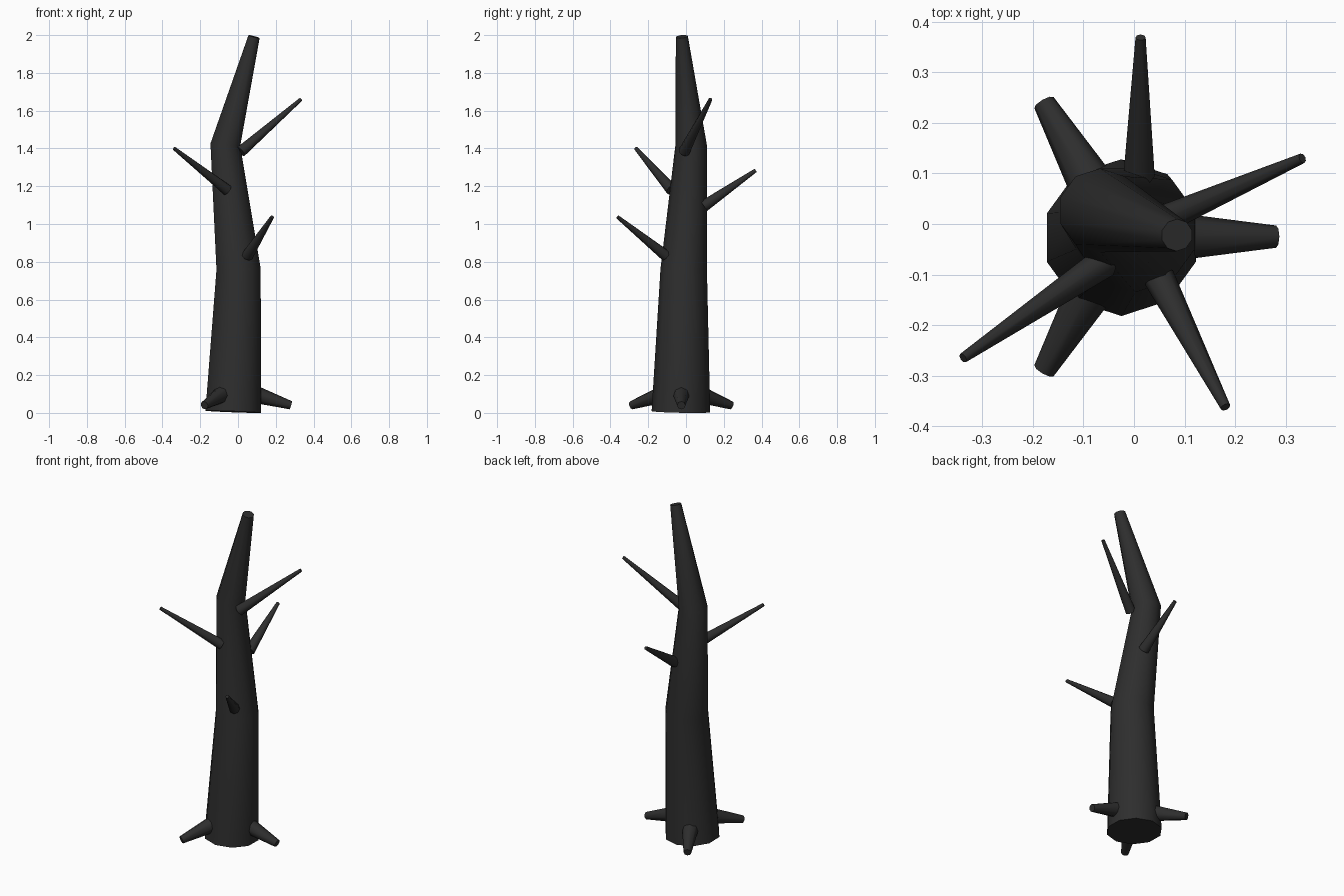
import bpy, bmesh, math
from mathutils import Vector

if "Cube" in bpy.data.objects:
    bpy.data.objects.remove(bpy.data.objects["Cube"])

bark = bpy.data.materials.new("charred_bark")
bark.diffuse_color = (0.027, 0.027, 0.027, 1)
bark.use_nodes = True
bark.node_tree.nodes["Principled BSDF"].inputs["Base Color"].default_value = bark.diffuse_color


def tapered_tube(name, points, radii, sides):
    """Closed tube through the points, each ring square to the path."""
    pts = [Vector(p) for p in points]
    bm = bmesh.new()
    rings = []
    for i, (p, r) in enumerate(zip(pts, radii)):
        t = Vector((0, 0, 0))
        if i > 0:
            t += (p - pts[i - 1]).normalized()
        if i < len(pts) - 1:
            t += (pts[i + 1] - p).normalized()
        t.normalize()
        ref = Vector((0, 1, 0)) if abs(t.z) > 0.9 else Vector((0, 0, 1))
        v = (ref - t * ref.dot(t)).normalized()
        u = v.cross(t)
        ring = []
        for k in range(sides):
            a = 2 * math.pi * k / sides
            ring.append(bm.verts.new(p + r * (math.cos(a) * v + math.sin(a) * u)))
        rings.append(ring)
    for a, b in zip(rings, rings[1:]):
        for k in range(sides):
            n = (k + 1) % sides
            bm.faces.new((a[k], a[n], b[n], b[k]))
    bm.faces.new(rings[0])
    bm.faces.new(rings[-1])
    bmesh.ops.recalc_face_normals(bm, faces=bm.faces)
    me = bpy.data.meshes.new(name)
    bm.to_mesh(me)
    bm.free()
    me.materials.append(bark)
    ob = bpy.data.objects.new(name, me)
    bpy.context.collection.objects.link(ob)
    bpy.ops.object.select_all(action='DESELECT')
    ob.select_set(True)
    bpy.context.view_layer.objects.active = ob
    bpy.ops.object.shade_smooth_by_angle(angle=math.radians(50))
    return ob


# Crooked trunk
tapered_tube("trunk",
             [(-0.025, -0.027, 0.006), (0.003, -0.012, 0.76),
              (-0.067, 0.027, 1.42), (0.085, -0.022, 1.992)],
             [0.155, 0.123, 0.083, 0.032], 10)

# Bare branches: base and tip
branches = [
    ((0.015, -0.01, 1.383), (0.333, 0.13, 1.66)),
    ((-0.058, -0.075, 1.18), (-0.338, -0.265, 1.40)),
    ((0.05, -0.107, 0.832), (0.181, -0.362, 1.037)),
    ((0.01, 0.095, 1.095), (0.013, 0.369, 1.284)),
]
for i, (base, tip) in enumerate(branches):
    tapered_tube(f"branch_{i + 1}", [base, tip], [0.031, 0.01], 8)

# Three stub roots around the foot
for i in range(3):
    a = math.radians(120 * i)
    c, s = math.cos(a), math.sin(a)
    tapered_tube(f"root_{i + 1}",
                 [(-0.025 + d * c, -0.025 + d * s, z) for d, z in ((0.11, 0.1), (0.306, 0.04))],
                 [0.047, 0.022], 8)
